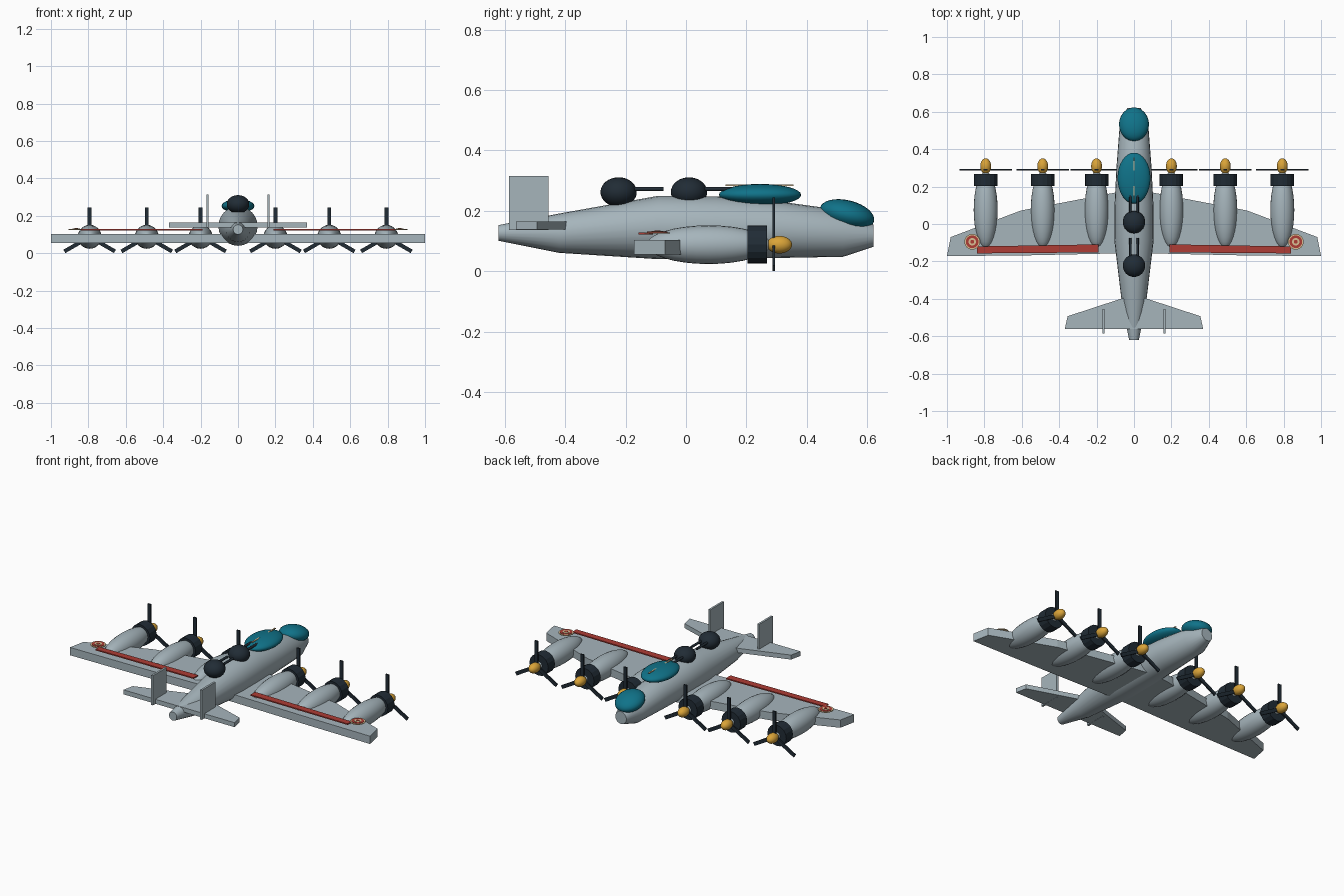
import bpy, bmesh, math
from mathutils import Matrix, Vector

old = bpy.data.objects.get("Cube")
if old:
    bpy.data.objects.remove(old, do_unlink=True)


def make_material(name, rgb):
    m = bpy.data.materials.new(name)
    m.use_nodes = True
    m.diffuse_color = (*rgb, 1)
    m.node_tree.nodes["Principled BSDF"].inputs["Base Color"].default_value = (*rgb, 1)
    return m


GREY = make_material("pale_grey", (0.38, 0.46, 0.50))
GLASS = make_material("teal_glass", (0.005, 0.17, 0.25))
DARK = make_material("dark_metal", (0.015, 0.025, 0.036))
YELLOW = make_material("yellow", (0.70, 0.37, 0.04))
RED = make_material("red", (0.42, 0.045, 0.035))
TAN = make_material("tan", (0.70, 0.52, 0.30))


def finish(name, bm, mat, angle=None):
    bmesh.ops.recalc_face_normals(bm, faces=bm.faces)
    mesh = bpy.data.meshes.new(name)
    bm.to_mesh(mesh)
    bm.free()
    mesh.materials.append(mat)
    ob = bpy.data.objects.new(name, mesh)
    bpy.context.scene.collection.objects.link(ob)
    if angle:
        bpy.ops.object.select_all(action='DESELECT')
        ob.select_set(True)
        bpy.context.view_layer.objects.active = ob
        bpy.ops.object.shade_smooth_by_angle(angle=math.radians(angle))
    return ob


def ellipsoid(name, centre, radii, mat, tilt=0.0):
    bm = bmesh.new()
    mx = Matrix.Translation(centre) @ Matrix.Rotation(tilt, 4, 'X') @ Matrix.Diagonal((*radii, 1))
    # poles lie along the length of the aircraft
    mx = mx @ Matrix.Rotation(math.pi / 2, 4, 'X')
    bmesh.ops.create_uvsphere(bm, u_segments=24, v_segments=16, radius=1, matrix=mx)
    return finish(name, bm, mat, 60)


def cylinder(name, centre, radius, depth, mat, axis='Y', sides=16, angle=None):
    bm = bmesh.new()
    mx = Matrix.Translation(centre)
    if axis == 'Y':
        mx = mx @ Matrix.Rotation(math.pi / 2, 4, 'X')
    bmesh.ops.create_cone(bm, cap_ends=True, segments=sides, radius1=radius,
                          radius2=radius, depth=depth, matrix=mx)
    return finish(name, bm, mat, angle)


def box(name, centre, size, mat):
    bm = bmesh.new()
    mx = Matrix.Translation(centre) @ Matrix.Diagonal((*size, 1))
    bmesh.ops.create_cube(bm, size=1, matrix=mx)
    return finish(name, bm, mat)


def slab(name, outline, z0, z1, mat):
    bm = bmesh.new()
    face = bm.faces.new([bm.verts.new((x, y, z0)) for x, y in outline])
    ext = bmesh.ops.extrude_face_region(bm, geom=[face])
    verts = [v for v in ext["geom"] if isinstance(v, bmesh.types.BMVert)]
    bmesh.ops.translate(bm, verts=verts, vec=(0, 0, z1 - z0))
    return finish(name, bm, mat)


def both_sides(half):
    return half + [(-x, y) for x, y in reversed(half) if x > 0]


# Fuselage: round sections given as position, radius, centre height
sections = [(-0.62, 0.026, 0.127), (-0.42, 0.065, 0.126), (-0.09, 0.105, 0.145),
            (0.10, 0.104, 0.144), (0.30, 0.094, 0.138), (0.52, 0.077, 0.125),
            (0.62, 0.037, 0.118)]
bm = bmesh.new()
rings = []
SIDES = 24
for y, r, z in sections:
    rings.append([bm.verts.new((r * math.cos(a), y, z + r * math.sin(a)))
                  for a in (2 * math.pi * i / SIDES for i in range(SIDES))])
for a, b in zip(rings, rings[1:]):
    for i in range(SIDES):
        j = (i + 1) % SIDES
        bm.faces.new((a[i], a[j], b[j], b[i]))
bm.faces.new(rings[0])
bm.faces.new(rings[-1])
finish("fuselage", bm, GREY, 40)

# Flat wing and tailplane, each one slab across both sides
slab("wing", both_sides([(0, -0.155), (0.54, -0.167), (1.0, -0.172), (0.98, -0.07),
                         (0.605, 0.072), (0.10, 0.168), (0, 0.18)]), 0.056, 0.103, GREY)
slab("tailplane", both_sides([(0, -0.562), (0.37, -0.562), (0.355, -0.493),
                              (0.055, -0.395), (0, -0.38)]), 0.138, 0.165, GREY)

# Glazing
ellipsoid("nose_glass", (0, 0.533, 0.188), (0.08, 0.092, 0.047), GLASS, math.radians(-14))
ellipsoid("canopy", (0, 0.245, 0.253), (0.088, 0.136, 0.036), GLASS)
box("canopy_rail", (0, 0.243, 0.285), (0.008, 0.225, 0.004), TAN)

# Upper turrets with twin guns
for label, y in (("front", 0.01), ("rear", -0.223)):
    ellipsoid(label + "_turret", (0, y, 0.262), (0.06, 0.06, 0.049), DARK)
    for side, x in (("left", 0.019), ("right", -0.019)):
        cylinder(f"{label}_turret_{side}_gun", (x, y + 0.09, 0.272), 0.007, 0.116, DARK, sides=10, angle=50)

# Engines
AXIS_Z = 0.088


def propeller(name, x):
    bm = bmesh.new()
    for k in range(3):
        mx = (Matrix.Translation((x, 0.29, AXIS_Z)) @ Matrix.Rotation(k * math.tau / 3, 4, 'Y')
              @ Matrix.Translation((0, 0, 0.078)) @ Matrix.Diagonal((0.021, 0.008, 0.156, 1)))
        bmesh.ops.create_cube(bm, size=1, matrix=mx)
    finish(name, bm, DARK)


for side, s in (("left", 1), ("right", -1)):
    for place, dist in (("inner", 0.20), ("middle", 0.488), ("outer", 0.793)):
        x, tag = s * dist, f"{side}_{place}_"
        ellipsoid(tag + "nacelle", (x, 0.075, AXIS_Z), (0.064, 0.205, 0.064), GREY)
        cylinder(tag + "cowling", (x, 0.236, AXIS_Z), 0.063, 0.064, DARK)
        ellipsoid(tag + "spinner", (x, 0.309, AXIS_Z), (0.029, 0.042, 0.029), YELLOW)
        propeller(tag + "propeller", x)

    # Tail fin
    box(side + "_fin", (s * 0.163, -0.52, 0.226), (0.012, 0.13, 0.178), GREY)

    # Red trailing-edge strip
    slab(side + "_flap_strip", [(s * x, y) for x, y in
         ((0.19, -0.152), (0.84, -0.157), (0.84, -0.120), (0.19, -0.109))], 0.122, 0.129, RED)

    # Roundel of stacked discs
    for i, (r, mat) in enumerate(((0.042, TAN), (0.034, RED), (0.020, TAN), (0.010, RED))):
        cylinder(f"{side}_roundel_disc_{i + 1}", (s * 0.865, -0.095, 0.127 + i * 0.002),
                 r, 0.004, mat, axis='Z', sides=24)
